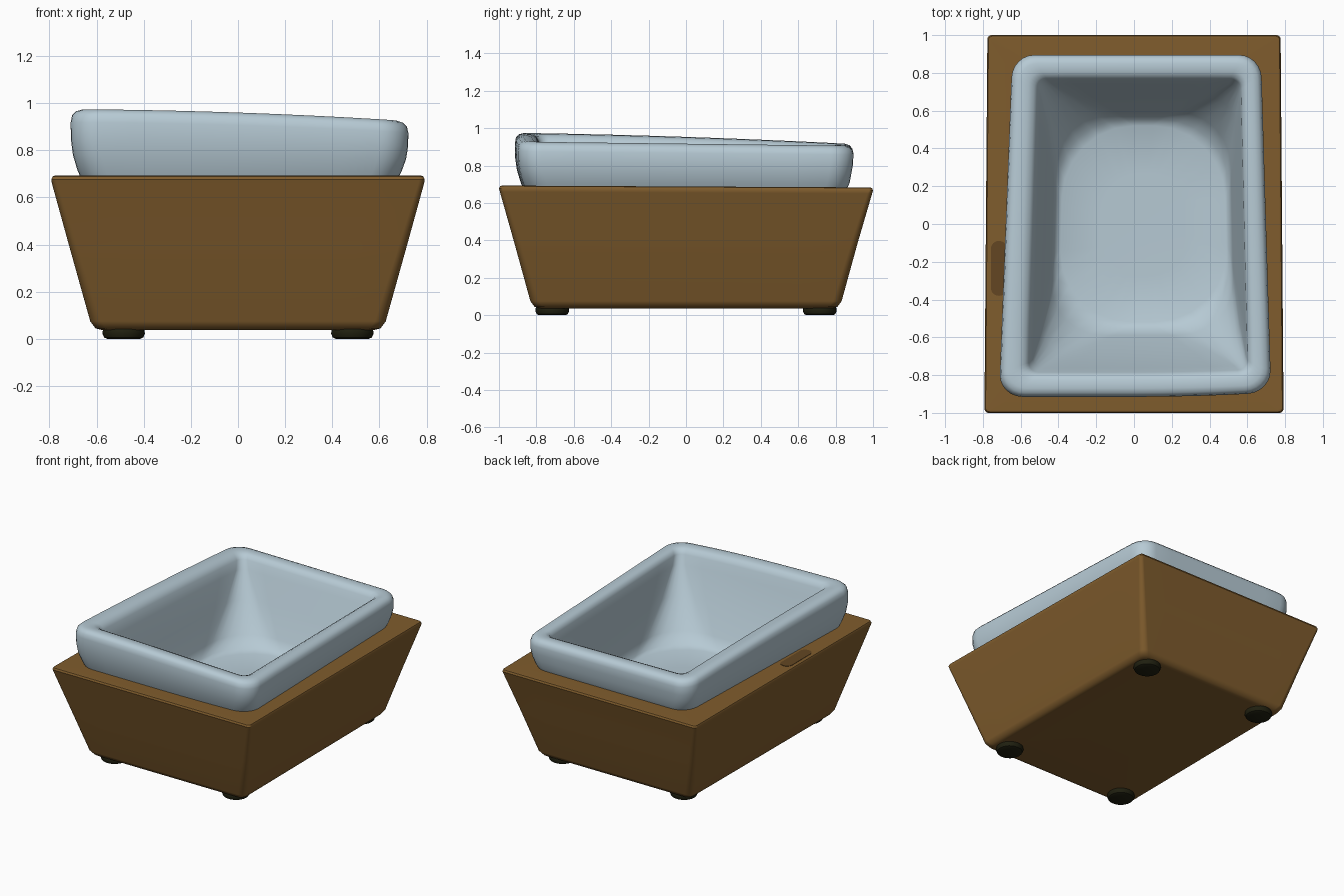
import bpy
import bmesh
import math

if "Cube" in bpy.data.objects:
    bpy.data.objects.remove(bpy.data.objects["Cube"])


def material(name, rgb):
    m = bpy.data.materials.new(name)
    m.diffuse_color = (*rgb, 1)
    m.use_nodes = True
    m.node_tree.nodes["Principled BSDF"].inputs["Base Color"].default_value = m.diffuse_color
    return m


WOOD = material("brown wood", (0.215, 0.108, 0.026))
DARK_WOOD = material("dark brown wood", (0.125, 0.062, 0.016))
CERAMIC = material("pale blue ceramic", (0.47, 0.59, 0.66))
RUBBER = material("dark rubber", (0.014, 0.014, 0.005))


def rounded_rect(hx, hy, r, arc, edge):
    """Counter-clockwise rounded rectangle with a fixed point count."""
    corners = []
    for k, (sx, sy) in enumerate([(1, 1), (-1, 1), (-1, -1), (1, -1)]):
        corners.append([(sx * (hx - r) + r * math.cos(math.pi / 2 * (k + i / arc)),
                         sy * (hy - r) + r * math.sin(math.pi / 2 * (k + i / arc)))
                        for i in range(arc + 1)])
    pts = []
    for k in range(4):
        pts += corners[k]
        a, b = corners[k][-1], corners[(k + 1) % 4][0]
        for j in range(1, edge):
            t = j / edge
            pts.append((a[0] + (b[0] - a[0]) * t, a[1] + (b[1] - a[1]) * t))
    return pts


def loft(name, mat, rings, warp=None, cap_start=False, cap_end=False,
         arc=6, edge=8, angle=40):
    """Skin rings of (centre x, centre y, half x, half y, radius, z)."""
    bm = bmesh.new()

    def vert(x, y, z):
        return bm.verts.new(warp(x, y, z) if warp else (x, y, z))

    loops = [[vert(cx + x, cy + y, z) for x, y in rounded_rect(hx, hy, r, arc, edge)]
             for cx, cy, hx, hy, r, z in rings]
    n = len(loops[0])
    for a, b in zip(loops, loops[1:]):
        for i in range(n):
            j = (i + 1) % n
            bm.faces.new((a[i], a[j], b[j], b[i]))
    if cap_start:
        c = vert(rings[0][0], rings[0][1], rings[0][5])
        for i in range(n):
            bm.faces.new((loops[0][(i + 1) % n], loops[0][i], c))
    if cap_end:
        c = vert(rings[-1][0], rings[-1][1], rings[-1][5])
        for i in range(n):
            bm.faces.new((loops[-1][i], loops[-1][(i + 1) % n], c))
    me = bpy.data.meshes.new(name)
    bm.to_mesh(me)
    bm.free()
    ob = bpy.data.objects.new(name, me)
    bpy.context.collection.objects.link(ob)
    me.materials.append(mat)
    bpy.ops.object.select_all(action='DESELECT')
    ob.select_set(True)
    bpy.context.view_layer.objects.active = ob
    bpy.ops.object.shade_smooth_by_angle(angle=math.radians(angle))
    return ob


# Wooden stand: flared box, its top is a frame tucked under the bowl
def stand_warp(x, y, z):
    return x * (1 - 0.01 * y), y, z - 0.005 * y * (z > 0.6)


stand = loft("wooden_stand", WOOD, [
    (0, 0, 0.57, 0.78, 0.04, 0.037),
    (0, 0, 0.60, 0.81, 0.045, 0.045),
    (0, 0, 0.622, 0.832, 0.045, 0.075),
    (0, 0, 0.706, 0.916, 0.035, 0.38),
    (0, 0, 0.782, 0.995, 0.025, 0.655),
    (0, 0, 0.784, 1.00, 0.022, 0.672),
    (0, 0, 0.778, 0.994, 0.02, 0.685),
    (0, 0, 0.768, 0.984, 0.02, 0.688),
    (0.01, 0, 0.62, 0.84, 0.10, 0.688),
], warp=stand_warp, cap_start=True)
# Keep the large faces flat beside the rounded edges
mod = stand.modifiers.new("flat_sides", 'WEIGHTED_NORMAL')
mod.keep_sharp = True


# Ceramic bowl: wider at the front, rim higher at the front left
def bowl_warp(x, y, z):
    w = max(0.0, min(1.0, (z - 0.69) / 0.22))
    u, v = x / 0.69, y / 0.9
    tilt = -0.015 * u - 0.02 * v + 0.01 * u * v
    tilt += 0.011 * max(0, 1 - u * u) * (1 - v) / 2
    tilt += 0.009 * max(0, 1 - v * v) * (1 - u) / 2
    dy = 0.022 * max(0, u) ** 2 * max(0, -v)
    return 0.012 + (x - 0.012) * (1 - 0.05 * y) + 0.004 * v, y + dy, z + w * tilt


loft("ceramic_bowl", CERAMIC, [
    (0.01, -0.005, 0.645, 0.865, 0.12, 0.675),     # outer wall
    (0.01, -0.005, 0.662, 0.880, 0.12, 0.71),
    (0.01, -0.01, 0.680, 0.894, 0.12, 0.765),
    (0.01, -0.01, 0.688, 0.903, 0.12, 0.82),
    (0.01, -0.01, 0.689, 0.905, 0.12, 0.88),
    (0.01, -0.01, 0.683, 0.899, 0.12, 0.907),
    (0.01, -0.01, 0.667, 0.884, 0.11, 0.923),      # rim
    (0.01, -0.01, 0.642, 0.860, 0.09, 0.93),
    (0.015, -0.01, 0.600, 0.815, 0.07, 0.927),
    (0.02, -0.01, 0.573, 0.790, 0.06, 0.915),
    (0.025, -0.01, 0.558, 0.775, 0.05, 0.89),
    (0.03, -0.01, 0.545, 0.752, 0.06, 0.83),       # inner wall
    (0.037, -0.005, 0.510, 0.675, 0.15, 0.66),
    (0.044, 0.0, 0.475, 0.590, 0.28, 0.47),
    (0.047, 0.0, 0.460, 0.553, 0.35, 0.405),
    (0.05, 0.0, 0.435, 0.520, 0.38, 0.389),        # floor
    (0.05, 0.0, 0.220, 0.270, 0.20, 0.385),
], warp=bowl_warp, cap_end=True, angle=60)

# Grip slot on the left of the frame
loft("grip_slot", DARK_WOOD, [
    (-0.715, -0.235, 0.042, 0.145, 0.04, 0.688),
    (-0.715, -0.235, 0.042, 0.145, 0.04, 0.6915),
], cap_end=True, edge=1)

# Four round feet
for sx, side in ((-1, "left"), (1, "right")):
    for sy, end in ((-1, "front"), (1, "back")):
        x, y = 0.485 * sx, 0.715 * sy
        loft(f"{end}_{side}_foot", RUBBER, [
            (x, y, r, r, r * 0.96, z)
            for r, z in ((0.07, 0), (0.083, 0.006), (0.09, 0.022),
                         (0.088, 0.04), (0.075, 0.058))
        ], cap_start=True, cap_end=True, edge=1)
